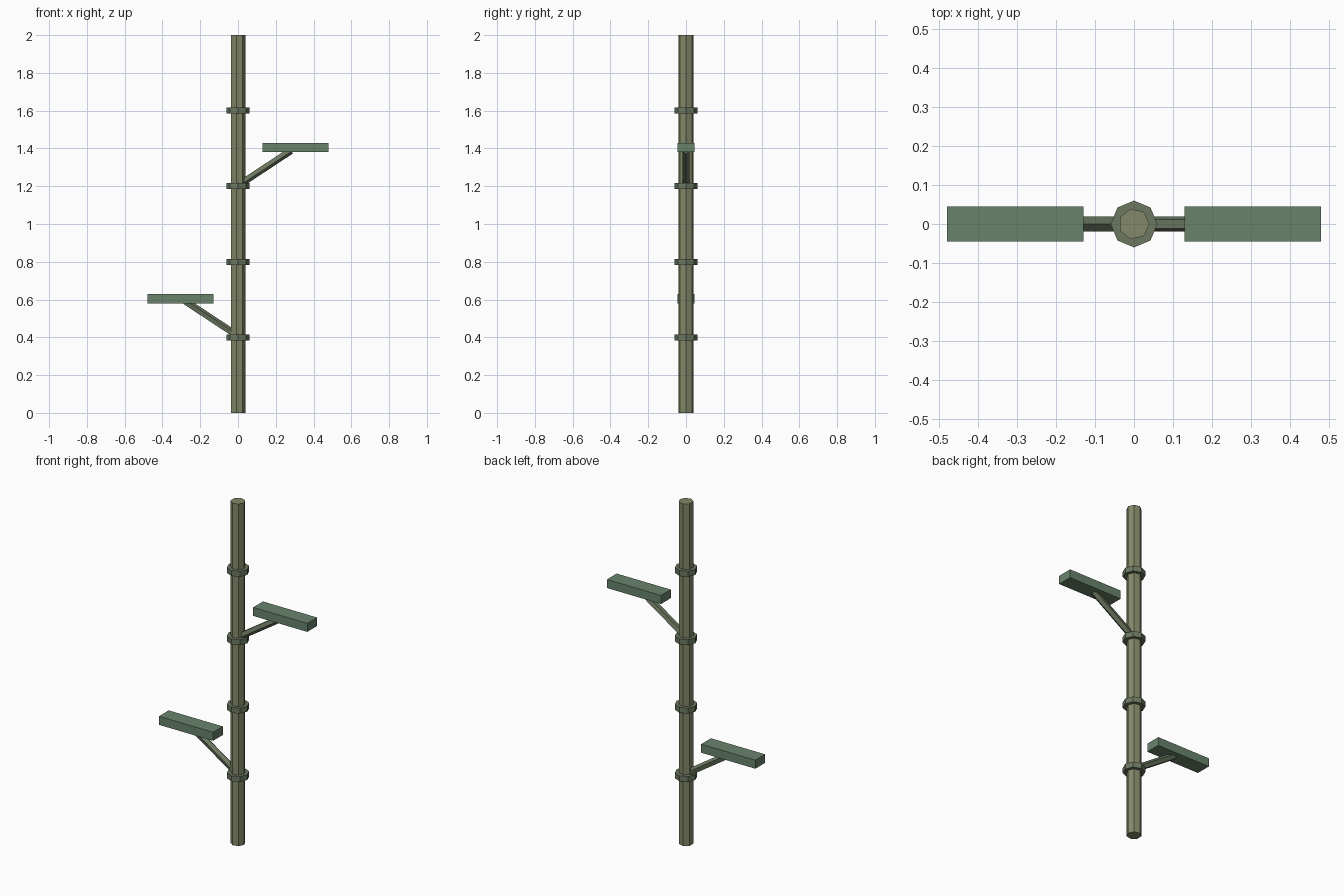
import bpy
from mathutils import Vector

if "Cube" in bpy.data.objects:
    bpy.data.objects.remove(bpy.data.objects["Cube"])


def material(name, rgb):
    m = bpy.data.materials.new(name)
    m.diffuse_color = (*rgb, 1)
    m.use_nodes = True
    m.node_tree.nodes["Principled BSDF"].inputs["Base Color"].default_value = m.diffuse_color
    return m


stalk_mat = material("stalk_green", (0.23, 0.25, 0.14))
node_mat = material("node_green", (0.15, 0.19, 0.12))
leaf_mat = material("leaf_green", (0.14, 0.23, 0.15))


def rod(name, start, end, radius, sides, mat):
    a, b = Vector(start), Vector(end)
    bpy.ops.mesh.primitive_cylinder_add(vertices=sides, radius=radius,
                                        depth=(b - a).length, location=(a + b) / 2)
    ob = bpy.context.object
    ob.name = name
    # tilt about y only, with a corner facing local +x
    d = b - a
    ob.rotation_euler = (0, d.angle(Vector((0, 0, 1))) * (1 if d.x >= 0 else -1), 0)
    spin = -1.5707963
    for v in ob.data.vertices:
        p = v.co.copy()
        v.co = (p.y, -p.x, p.z)
    ob.data.materials.append(mat)
    return ob


# Main stalk
rod("stalk", (0, 0, 0), (0, 0, 2), 0.04, 7, stalk_mat)

# Joint rings
for i in range(4):
    z = 0.4 * (i + 1)
    rod(f"joint_ring_{i + 1}", (0, 0, z - 0.016), (0, 0, z + 0.016), 0.06, 8, node_mat)

# Branches with leaf blocks
for label, side, z in (("lower", -1, 0.4), ("upper", 1, 1.2)):
    rod(f"{label}_branch", (side * 0.01, 0, z + 0.012), (side * 0.28, 0, z + 0.19), 0.02, 5, node_mat)
    bpy.ops.mesh.primitive_cube_add(size=1, location=(side * 0.305, 0, z + 0.205))
    leaf = bpy.context.object
    leaf.name = f"{label}_leaf"
    leaf.scale = (0.35, 0.09, 0.05)
    leaf.data.materials.append(leaf_mat)
